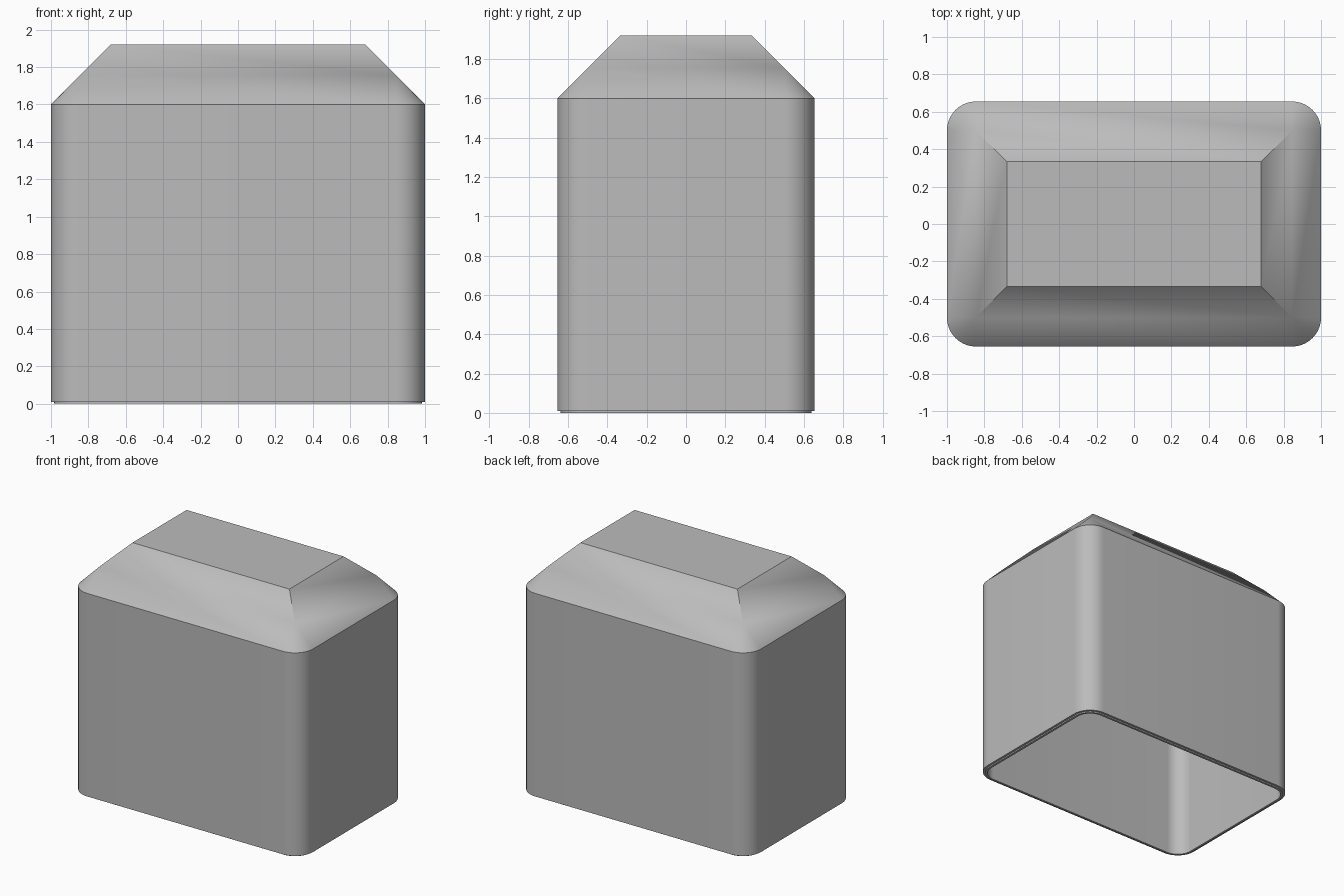
import bpy, bmesh, math

cube = bpy.data.objects.get("Cube")
if cube:
    bpy.data.objects.remove(cube)

HALF_X, HALF_Y, RADIUS = 1.0, 0.655, 0.155
SHOULDER, TOP = 1.6, 1.92
WALL, LIP = 0.035, 0.01
SEGMENTS = 14

grey = bpy.data.materials.new("light grey")
grey.use_nodes = True
colour = (0.5, 0.5, 0.5, 1)
grey.diffuse_color = colour
grey.node_tree.nodes["Principled BSDF"].inputs["Base Color"].default_value = colour


def ring(bm, inset, z):
    """Rounded rectangle, moved inward; corners turn sharp once the radius is used up."""
    r = max(RADIUS - inset, 0)
    cx, cy = HALF_X - inset - r, HALF_Y - inset - r
    verts = []
    for q, (sx, sy) in enumerate([(1, 1), (-1, 1), (-1, -1), (1, -1)]):
        for i in range(SEGMENTS + 1):
            a = (q + i / SEGMENTS) * math.pi / 2
            verts.append(bm.verts.new((sx * cx + r * math.cos(a),
                                       sy * cy + r * math.sin(a), z)))
    return verts


# Section of the hollow cover: outer roof, outer wall, stepped rim, inner wall, inner roof
rise = TOP - SHOULDER
corner = WALL * math.tan(math.pi / 8)
drop = WALL * math.sqrt(2)
section = [
    (rise, TOP), (RADIUS, SHOULDER + RADIUS), (0, SHOULDER), (0, LIP),
    (WALL / 2, LIP), (WALL / 2, 0), (WALL, 0),
    (WALL, SHOULDER - corner), (RADIUS, SHOULDER + RADIUS - drop),
    (rise + corner, TOP - WALL),
]

bm = bmesh.new()
rings = [ring(bm, inset, z) for inset, z in section]
for a, b in zip(rings, rings[1:]):
    for i in range(len(a)):
        j = (i + 1) % len(a)
        bm.faces.new((a[i], a[j], b[j], b[i]))
bm.faces.new(rings[0])
bm.faces.new(rings[-1])

# Collapse the sharp corners and tidy the surface
bmesh.ops.remove_doubles(bm, verts=bm.verts[:], dist=0.0001)
bmesh.ops.recalc_face_normals(bm, faces=bm.faces[:])

mesh = bpy.data.meshes.new("hollow_cover")
bm.to_mesh(mesh)
bm.free()
mesh.materials.append(grey)
cover = bpy.data.objects.new("hollow_cover", mesh)
bpy.context.collection.objects.link(cover)

bpy.ops.object.select_all(action="DESELECT")
cover.select_set(True)
bpy.context.view_layer.objects.active = cover
bpy.ops.object.shade_smooth_by_angle(angle=math.radians(30))
